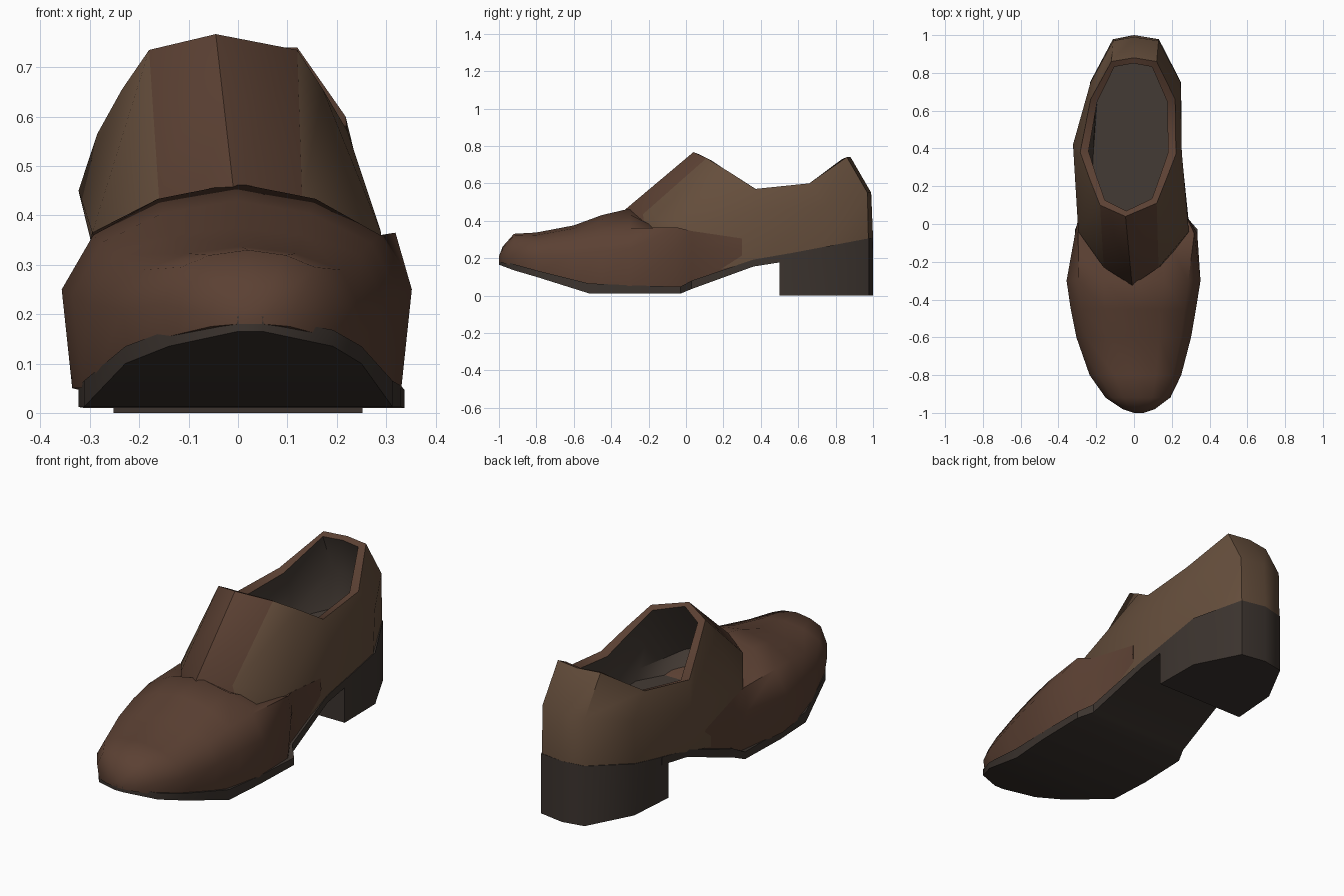
import bpy, bmesh, math
from mathutils import Vector

if "Cube" in bpy.data.objects:
    bpy.data.objects.remove(bpy.data.objects["Cube"])


def material(name, rgb):
    m = bpy.data.materials.new(name)
    m.diffuse_color = (*rgb, 1)
    m.use_nodes = True
    m.node_tree.nodes["Principled BSDF"].inputs["Base Color"].default_value = m.diffuse_color
    return m


VAMP = material("red_brown_leather", (0.105, 0.052, 0.033))
SIDE = material("tan_brown_leather", (0.13, 0.076, 0.045))
SOLE = material("dark_sole", (0.045, 0.034, 0.028))
LINING = material("lining", (0.06, 0.045, 0.036))


def loft(name, rings, mats, pick=None, angle=35):
    """Skin closed rings of equal length and cap both ends."""
    bm = bmesh.new()
    rows = [[bm.verts.new(p) for p in r] for r in rings]
    n = len(rows[0])
    for i in range(len(rows) - 1):
        for j in range(n):
            k = (j + 1) % n
            f = bm.faces.new((rows[i][j], rows[i][k], rows[i + 1][k], rows[i + 1][j]))
            f.material_index = pick(i, j) if pick else 0
    for r in (rows[0], rows[-1]):
        f = bm.faces.new(r)
        f.material_index = len(mats) - 1
    bmesh.ops.recalc_face_normals(bm, faces=bm.faces)
    me = bpy.data.meshes.new(name)
    bm.to_mesh(me)
    bm.free()
    for m in mats:
        me.materials.append(m)
    ob = bpy.data.objects.new(name, me)
    bpy.context.collection.objects.link(ob)
    bpy.ops.object.select_all(action='DESELECT')
    ob.select_set(True)
    bpy.context.view_layer.objects.active = ob
    bpy.ops.object.shade_smooth_by_angle(angle=math.radians(angle))
    return ob


# Vamp: arched sections (y, left x, right x, z of sole, widest, shoulder, top, shoulder fraction)
vamp_sections = [
    (-1.00, .00, .05, .18, .19, .20, .21, .8),
    (-.98, -.06, .11, .175, .20, .24, .262, .8),
    (-.92, -.15, .19, .155, .22, .295, .33, .8),
    (-.80, -.235, .25, .12, .21, .29, .337, .82),
    (-.60, -.305, .302, .07, .22, .32, .375, .82),
    (-.45, -.335, .328, .05, .24, .345, .43, .82),
    (-.30, -.357, .352, .05, .25, .36, .465, .82),
    (-.05, -.312, .335, .04, .25, .365, .31, .95),
    (.03, -.295, .288, .06, .25, .345, .27, .98),
    (.30, -.263, .26, .155, .25, .305, .23, .99),
]


def arch(s):
    y, xl, xr, z0, z1, z2, z3, f = s
    c, h = (xl + xr) / 2, (xr - xl) / 2
    half = [(.94, z0), (1, z1), (f, z2), (.45, z3 - .3 * max(z3 - z2, 0))]
    right = [(c + a * h, y, z) for a, z in half]
    left = [(c - a * h, y, z) for a, z in reversed(half)]
    return right + [(c, y, z3)] + left


loft("vamp", [arch(s) for s in vamp_sections], [VAMP], angle=62)

# Quarters: rings from the sole line up to the collar, over the rim and down to the insole
low = [(0, -.28, .2), (.18, -.2, .2), (.27, 0, .1), (.25, .36, .18), (.245, .74, .255),
       (.13, .975, .305), (0, 1, .31), (-.11, .975, .305), (-.23, .74, .255),
       (-.257, .36, .18), (-.27, 0, .1), (-.18, -.2, .2)]
mid = [(-.01, -.325, .46), (.13, -.23, .435), (.29, -.04, .365), (.253, .38, .45), (.247, .75, .48),
       (.13, .97, .55), (0, .99, .55), (-.11, .97, .55), (-.23, .75, .48),
       (-.323, .42, .45), (-.295, -.04, .365), (-.16, -.23, .435)]
collar = [(-.045, .04, .767), (.12, .11, .735), (.172, .24, .655), (.222, .37, .57), (.218, .66, .60),
          (.12, .86, .74), (0, .88, .74), (-.12, .86, .74), (-.23, .66, .60),
          (-.285, .38, .565), (-.235, .24, .655), (-.18, .10, .735)]
centre = Vector((-.025, .46))


def inset(ring, fx, fy, height):
    out = []
    for x, y, z in ring:
        px = centre.x + (x - centre.x) * fx
        py = centre.y + (y - centre.y) * fy
        out.append((px, py, height(py, z)))
    return out


rim = inset(collar, .83, .93, lambda y, z: z - .012)
lining = inset(mid, .85, .87, lambda y, z: z - .02)
insole = inset(low, .82, .8, lambda y, z: .31 + .04 * y)


def quarter_mat(i, j):
    if i >= 3:
        return 2
    return 0 if i == 2 or j in (0, 11) else 1


loft("quarters", [low, mid, collar, rim, lining, insole], [VAMP, SIDE, LINING], quarter_mat, 52)

# Sole: thin curved slab (y, left x, right x, bottom z, top z)
sole_sections = [
    (-1.00, .00, .05, .165, .195), (-.92, -.14, .192, .135, .168), (-.80, -.228, .25, .10, .135),
    (-.52, -.312, .313, .012, .065), (-.30, -.323, .33, .012, .055), (-.03, -.312, .337, .01, .047),
    (.03, -.288, .285, .035, .08), (.36, -.257, .252, .155, .192), (.55, -.25, .25, .185, .225),
]
loft("sole", [[(xl, y, zb), (xr, y, zb), (xr, y, zt), (xl, y, zt)]
              for y, xl, xr, zb, zt in sole_sections], [SOLE])

# Heel block: rounded footprint with a sloping top
foot = [(.252, .5), (.249, .75), (.132, .978), (0, 1), (-.112, .978), (-.233, .75), (-.252, .5)]
loft("heel", [[(x, y, 0) for x, y in foot],
              [(x, y, .215 + .19 * (y - .5)) for x, y in foot]], [SOLE], angle=52)
